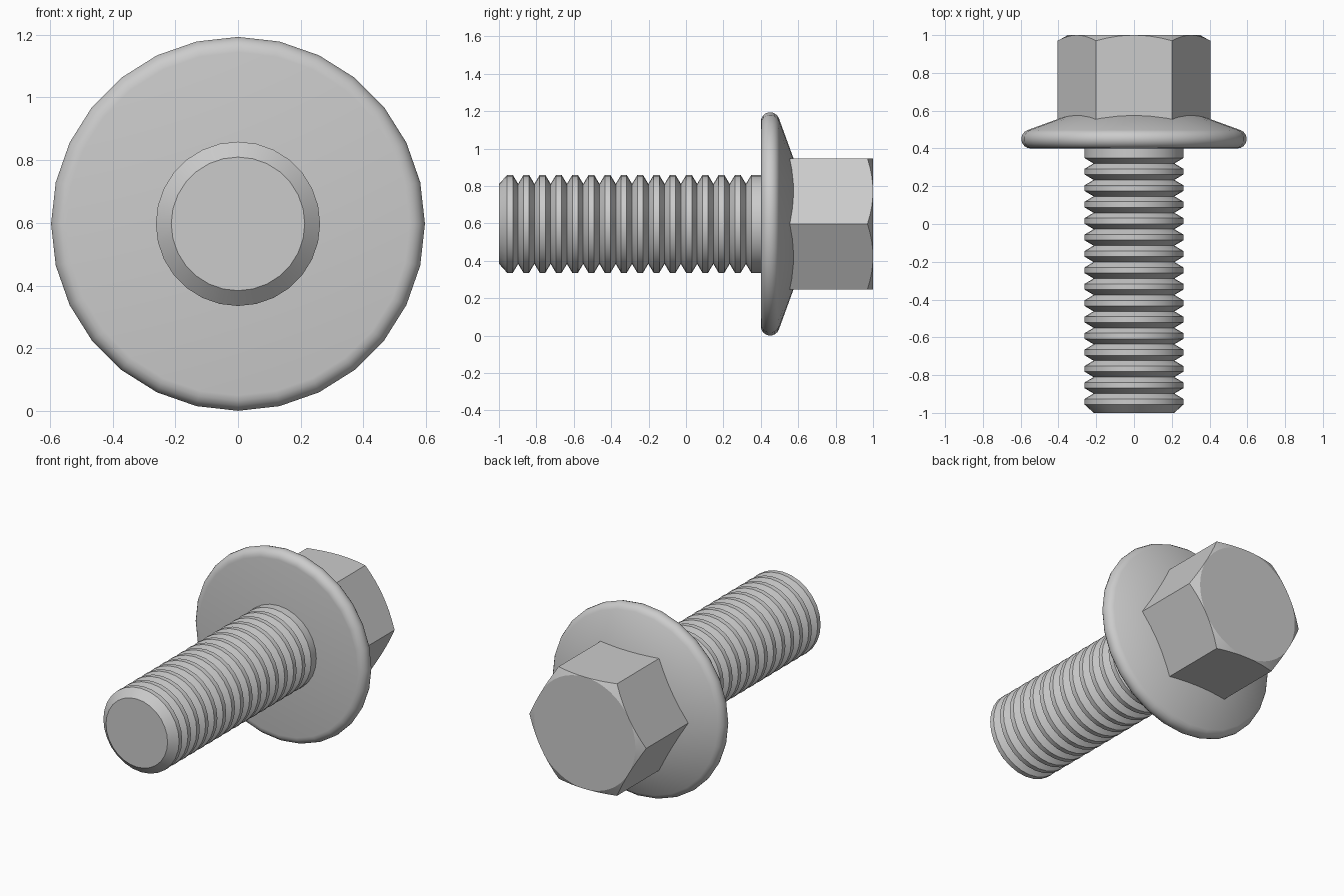
import bpy, bmesh
from math import sin, cos, pi, radians

SIDES = 28
AXIS_Z = 0.597

cube = bpy.data.objects.get("Cube")
if cube:
    bpy.data.objects.remove(cube, do_unlink=True)

steel = bpy.data.materials.new("plain grey steel")
steel.use_nodes = True
GREY = (0.6, 0.6, 0.6, 1)
steel.diffuse_color = GREY
steel.node_tree.nodes["Principled BSDF"].inputs["Base Color"].default_value = GREY


def loft(name, rings, sharp_angle):
    """Skin closed rings of points along the bolt axis and cap both ends."""
    bm = bmesh.new()
    loops = [[bm.verts.new(p) for p in ring] for ring in rings]
    for a, b in zip(loops, loops[1:]):
        n = len(a)
        for i in range(n):
            j = (i + 1) % n
            bm.faces.new((a[i], a[j], b[j], b[i]))
    bm.faces.new(loops[0])
    bm.faces.new(loops[-1])
    bmesh.ops.remove_doubles(bm, verts=bm.verts, dist=1e-5)
    bmesh.ops.recalc_face_normals(bm, faces=bm.faces)
    mesh = bpy.data.meshes.new(name)
    bm.to_mesh(mesh)
    bm.free()
    mesh.materials.append(steel)
    obj = bpy.data.objects.new(name, mesh)
    bpy.context.collection.objects.link(obj)
    bpy.ops.object.select_all(action="DESELECT")
    obj.select_set(True)
    bpy.context.view_layer.objects.active = obj
    bpy.ops.object.shade_smooth_by_angle(angle=radians(sharp_angle))
    return obj


def point(r, a, y):
    return (r * cos(a), y, AXIS_Z + r * sin(a))


def circle(r, y, n=SIDES):
    return [point(r, 2 * pi * i / n, y) for i in range(n)]


# Threaded shank: chamfered tip, ring grooves, plain collar under the flange
CREST, ROOT, PITCH = 0.262, 0.214, 0.087
profile = [(0.213, -1.0)]
for k in range(15):
    y = -0.941 + k * PITCH
    profile += [(CREST, y - 0.015), (CREST, y + 0.015), (ROOT, y + PITCH / 2)]
profile += [(CREST, 0.349), (CREST, 0.42)]
loft("threaded_shank", [circle(r, y) for r, y in profile], 30)

# Flange: flat underside, rounded rim, shallow cone up to the head
rim = [(0.547 + 0.05 * cos(a), 0.45 + 0.05 * sin(a))
       for a in (radians(-90 + 20 * i) for i in range(9))]
profile = rim + [(0.30, 0.593)]
loft("flange", [circle(r, y) for r, y in profile], 30)

# Hex head: each flat is split so the chamfer cone leaves a curved edge
APOTHEM, TOP, STEPS = 0.35, 1.0, 8
angles = [pi / 3 * side + pi / 3 * s / STEPS for side in range(6) for s in range(STEPS)]
radii = [APOTHEM / cos(a % (pi / 3) - pi / 6) for a in angles]
base = [point(r, a, 0.5) for r, a in zip(radii, angles)]
edge = [point(r, a, TOP - (r - APOTHEM) * 0.55) for r, a in zip(radii, angles)]
face = [point(APOTHEM, a, TOP) for a in angles]
loft("hex_head", [base, edge, face], 20)
